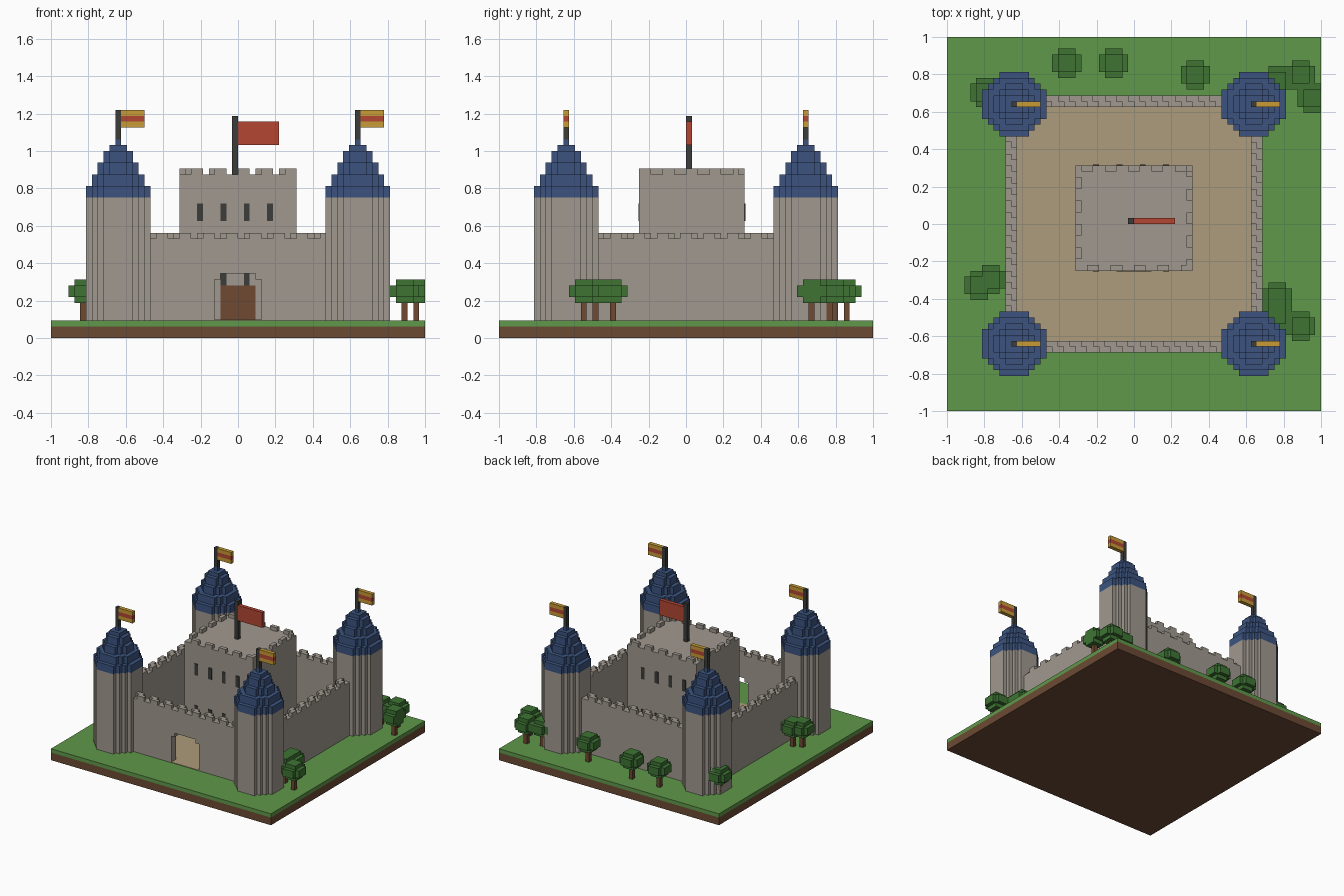
import bpy, bmesh, math

cube = bpy.data.objects.get("Cube")
if cube:
    bpy.data.objects.remove(cube, do_unlink=True)

U = 2 / 64      # size of one block
T = 0.15        # thickness of painted plates, in blocks


def material(name, rgb):
    lin = [((c / 255 + 0.055) / 1.055) ** 2.4 for c in rgb] + [1]
    m = bpy.data.materials.new(name)
    m.use_nodes = True
    m.diffuse_color = lin
    bsdf = next(n for n in m.node_tree.nodes if n.type == 'BSDF_PRINCIPLED')
    bsdf.inputs["Base Color"].default_value = lin
    return m


STONE = material("stone", (161, 153, 143))
GRASS = material("grass", (96, 152, 74))
DIRT = material("dirt", (108, 74, 52))
SAND = material("sand", (173, 156, 124))
BLUE = material("roof blue", (60, 84, 128))
RED = material("flag red", (180, 70, 52))
GOLD = material("flag gold", (200, 155, 54))
DARK = material("dark iron", (60, 60, 58))
LEAF = material("leaf green", (62, 116, 52))
WOOD = material("wood", (110, 74, 50))


def add_box(bm, x0, x1, y0, y1, z0, z1):
    v = [bm.verts.new((x * U, y * U, z * U)) for z in (z0, z1)
         for x, y in ((x0, y0), (x1, y0), (x1, y1), (x0, y1))]
    for f in ((3, 2, 1, 0), (4, 5, 6, 7), (0, 1, 5, 4), (1, 2, 6, 5), (2, 3, 7, 6), (3, 0, 4, 7)):
        bm.faces.new([v[i] for i in f])


def add_disc(bm, cx, cy, r, z0, z1):
    """Blocky disc: a stepped circle outline raised into a prism."""
    n = math.floor(r)
    half = {y: math.floor(math.sqrt(r * r - y * y)) + 0.5 for y in range(-n, n + 1)}
    right = [(half[y], y + s) for y in range(-n, n + 1) for s in (-0.5, 0.5)]
    outline = []
    for x, y in right + [(-x, y) for x, y in reversed(right)]:
        p = (min(cx + x, 32), cy + y)
        if not outline or p != outline[-1]:
            outline.append(p)
    lo = [bm.verts.new((x * U, y * U, z0 * U)) for x, y in outline]
    hi = [bm.verts.new((x * U, y * U, z1 * U)) for x, y in outline]
    bm.faces.new(lo[::-1])
    bm.faces.new(hi)
    for i in range(len(lo)):
        j = (i + 1) % len(lo)
        bm.faces.new((lo[i], lo[j], hi[j], hi[i]))


def make(name, mat, boxes=(), discs=()):
    bm = bmesh.new()
    for b in boxes:
        add_box(bm, *b)
    for d in discs:
        add_disc(bm, *d)
    mesh = bpy.data.meshes.new(name)
    bm.to_mesh(mesh)
    bm.free()
    mesh.materials.append(mat)
    ob = bpy.data.objects.new(name, mesh)
    bpy.context.collection.objects.link(ob)
    return ob


def merlons(along, lo, hi, row, z, key=None):
    """Two-block teeth with two-block gaps; the phase shifts with the row."""
    key = row if key is None else key
    out = []
    for s in range(lo - 3, hi):
        if (s + key) % 4 == 0:
            a, b = max(s, lo), min(s + 2, hi)
            if a < b:
                out.append((a, b, row, row + 1, z, z + 1) if along == 'x'
                           else (row, row + 1, a, b, z, z + 1))
    return out


# Ground
make("dirt_base", DIRT, [(-32, 32, -32, 32, 0, 2)])
make("grass_layer", GRASS, [(-32, 32, -32, 32, 2, 3)])
make("courtyard_floor", SAND, [(-20, 20, -20, 20, 3, 3 + T), (-4, 4, -22, -20, 3, 3 + T)])

# Outer walls, the front one with a stepped gate opening
make("front_wall", STONE, [(-16, -4, -22, -20, 3, 17), (4, 16, -22, -20, 3, 17),
                           (-4, 4, -22, -20, 11, 17),
                           (-4, -3, -22, -20, 10, 11), (3, 4, -22, -20, 10, 11)])
make("back_wall", STONE, [(-16, 16, 20, 22, 3, 17)])
make("right_wall", STONE, [(-22, -20, -16, 16, 3, 17)])
make("left_wall", STONE, [(20, 22, -16, 16, 3, 17)])
teeth = []
for row in (-22, -21, 20, 21):
    teeth += merlons('x', -15, 15, row, 17) + merlons('y', -15, 15, row, 17)
make("wall_battlements", STONE, teeth)

# Keep
make("keep", STONE, [(-10, 10, -8, 10, 3, 28)])
make("keep_battlements", STONE,
     merlons('x', -10, 10, -8, 28) + merlons('x', -10, 10, 9, 28) +
     merlons('y', -7, 9, -10, 28) + merlons('y', -7, 9, 9, 28, key=8))
make("keep_door", WOOD, [(-3, 3, -8 - T, -8, 3, 9)])
slits = []
for x in (-7, -3, 1, 5):
    for z in (9, 20):
        slits += [(x, x + 1, -8 - T, -8, z, z + 3), (x, x + 1, 10, 10 + T, z, z + 3)]
make("keep_windows", DARK, slits)
make("keep_flag_pole", DARK, [(-1, 0, 0, 1, 28, 38)])
make("keep_flag", RED, [(0, 7, 0, 1, 33, 37)])

# Corner towers with stepped roofs and striped flags
for side, sx in (("right", -1), ("left", 1)):
    for end, sy in (("front", -1), ("back", 1)):
        cx, cy = 20.5 * sx, 20.5 * sy
        name = f"{end}_{side}_tower"
        make(name, STONE, discs=[(cx, cy, 5.5, 3, 24)])
        steps = (5, 5, 4, 4, 3, 3, 2, 2, 1, 0)
        make(name + "_roof", BLUE,
             discs=[(cx, cy, r + 0.5, 24 + i, 25 + i) for i, r in enumerate(steps)])
        make(name + "_pole", DARK, [(cx - .5, cx + .5, cy - .5, cy + .5, 34, 39)])
        fx = (cx + .5, cx + 4.5, cy - .5, cy + .5)
        make(name + "_flag", GOLD, [(*fx, 36, 37), (*fx, 38, 39)])
        make(name + "_flag_stripe", RED, [(*fx, 37, 38)])

# Trees
spots = [(-11.5, 27.5), (-3.5, 27.5), (10.5, 25.5), (28.5, 25.5), (24.5, 24.5), (30.5, 21.5),
         (-25.5, 22.5), (-24.5, -9.5), (-26.5, -10.5), (24.5, -12.5), (24.5, -15.5), (28.5, -17.5)]
for i, (x, y) in enumerate(spots, 1):
    make(f"tree_trunk_{i}", WOOD, [(x - .5, x + .5, y - .5, y + .5, 3, 6)])
    make(f"tree_crown_{i}", LEAF,
         discs=[(x, y, 1.5, 6, 7), (x, y, 2.5, 7, 9), (x, y, 1.5, 9, 10)])
